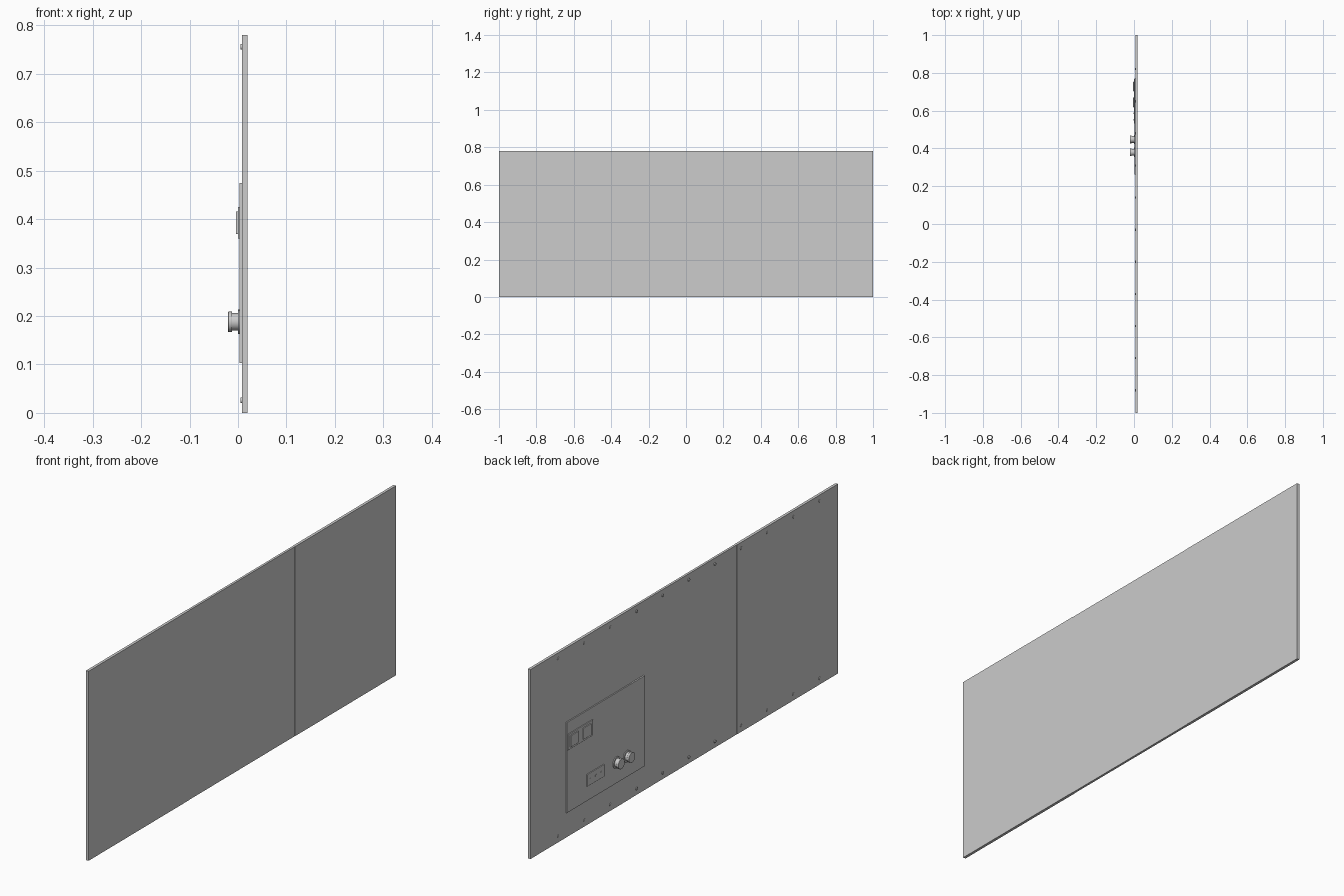
import bpy
import math

cube = bpy.data.objects.get("Cube")
if cube:
    bpy.data.objects.remove(cube, do_unlink=True)

grey = bpy.data.materials.new("light_grey")
grey.use_nodes = True
COLOUR = (0.604, 0.604, 0.604, 1)
grey.diffuse_color = COLOUR
grey.node_tree.nodes["Principled BSDF"].inputs["Base Color"].default_value = COLOUR


def finish(name, bevel):
    ob = bpy.context.object
    ob.name = name
    ob.data.materials.append(grey)
    if bevel:
        mod = ob.modifiers.new("soft_edge", "BEVEL")
        mod.width = bevel
        mod.segments = 2
    return ob


def box(name, x, y, z, bevel=0):
    """Box from (min, max) pairs on each axis."""
    spans = (x, y, z)
    bpy.ops.mesh.primitive_cube_add(size=1, location=[sum(s) / 2 for s in spans])
    bpy.context.object.scale = [s[1] - s[0] for s in spans]
    bpy.ops.object.transform_apply(location=False, rotation=False, scale=True)
    return finish(name, bevel)


def disc(name, x, y, z, radius, sides=32, bevel=0):
    """Cylinder whose axis runs along x."""
    bpy.ops.mesh.primitive_cylinder_add(
        vertices=sides, radius=radius, depth=x[1] - x[0],
        location=(sum(x) / 2, y, z), rotation=(0, math.pi / 2, 0))
    bpy.ops.object.shade_smooth_by_angle()
    return finish(name, bevel)


# Two thick end panels and a slightly thinner middle panel
HEIGHT = 0.78
SEAM = 0.342
box("end_panel_right", (0.008, 0.0195), (-1, -SEAM), (0, HEIGHT))
box("end_panel_left", (0.008, 0.0195), (SEAM, 1), (0, HEIGHT))
box("middle_panel", (0.009, 0.0185), (-SEAM, SEAM), (0, HEIGHT))

# Screw rows along the top and bottom edges
for row, z in (("bottom", 0.026), ("top", 0.756)):
    for i in range(11):
        disc(f"{row}_screw_{i}", (0.0055, 0.010), 0.82 - 0.17 * i, z, 0.006, 16)

# Control plate
box("control_plate", (0.003, 0.009), (0.263, 0.77), (0.103, 0.475))

# Double rocker switch
box("switch_frame", (-0.0005, 0.004), (0.604, 0.768), (0.36, 0.425), 0.001)
for side, y in (("left", 0.728), ("right", 0.645)):
    box(f"rocker_{side}", (-0.004, 0.001), (y - 0.026, y + 0.026), (0.369, 0.416), 0.001)

# Socket with a centre screw and two contacts
box("socket_cover", (-0.0005, 0.004), (0.531, 0.642), (0.163, 0.213), 0.001)
for i, y in enumerate((0.552, 0.5865, 0.621)):
    disc(f"socket_contact_{i}", (-0.0015, 0.001), y, 0.188, 0.005, 16)

# Twin knobs, each with a base ring, neck and grip
for side, y in (("left", 0.448), ("right", 0.38)):
    disc(f"knob_base_{side}", (-0.0005, 0.004), y, 0.188, 0.024)
    disc(f"knob_neck_{side}", (-0.013, 0.001), y, 0.188, 0.018)
    disc(f"knob_grip_{side}", (-0.0205, -0.012), y, 0.188, 0.021, bevel=0.001)
